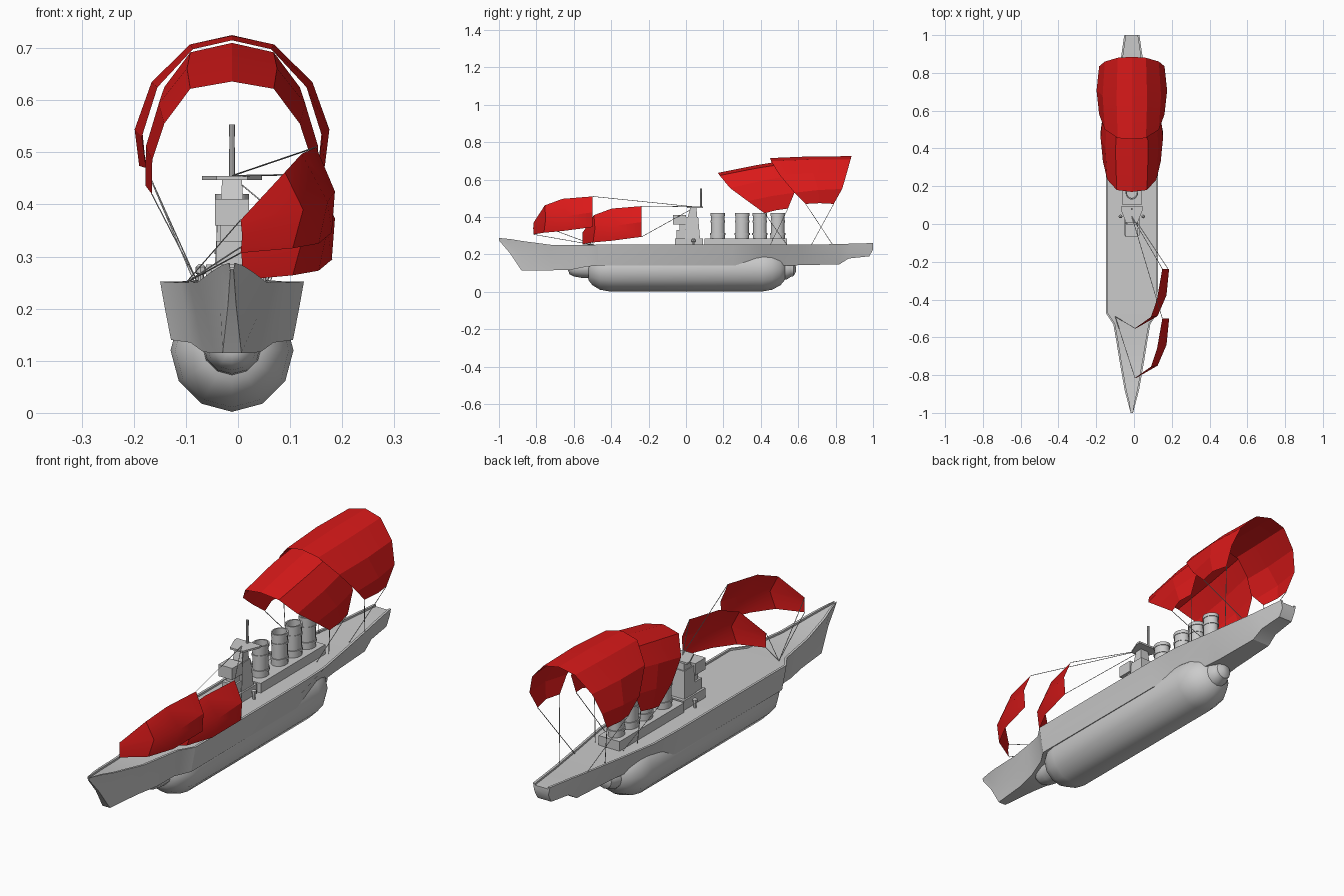
import bpy, bmesh, math
from mathutils import Vector

if "Cube" in bpy.data.objects:
    bpy.data.objects.remove(bpy.data.objects["Cube"])

CX = -0.0115  # ship centreline

red = bpy.data.materials.new("sail_red")
red.diffuse_color = (0.7, 0.01, 0.01, 1)
red.use_nodes = True
red.node_tree.nodes["Principled BSDF"].inputs["Base Color"].default_value = red.diffuse_color


def make(name, verts, faces, mat=None, smooth=None, fix=True):
    me = bpy.data.meshes.new(name)
    me.from_pydata([tuple(v) for v in verts], [], faces)
    bm = bmesh.new()
    bm.from_mesh(me)
    bmesh.ops.remove_doubles(bm, verts=bm.verts, dist=1e-5)
    if fix:
        bmesh.ops.recalc_face_normals(bm, faces=bm.faces)
    bm.to_mesh(me)
    bm.free()
    ob = bpy.data.objects.new(name, me)
    bpy.context.collection.objects.link(ob)
    if mat:
        me.materials.append(mat)
    if smooth:
        bpy.ops.object.select_all(action='DESELECT')
        ob.select_set(True)
        bpy.context.view_layer.objects.active = ob
        bpy.ops.object.shade_smooth_by_angle(angle=math.radians(smooth))
    return ob


def loft(name, rings, smooth=None):
    n = len(rings[0])
    verts = [v for r in rings for v in r]
    faces = [(i * n + j, i * n + (j + 1) % n, (i + 1) * n + (j + 1) % n, (i + 1) * n + j)
             for i in range(len(rings) - 1) for j in range(n)]
    faces += [tuple(range(n)), tuple(range((len(rings) - 1) * n, len(rings) * n))]
    return make(name, verts, faces, smooth=smooth)


def lathe_y(name, profile, zc, n=12):
    rings = [[(CX + r * math.cos(2 * math.pi * k / n), y, zc + r * math.sin(2 * math.pi * k / n))
              for k in range(n)] for y, r in profile]
    return loft(name, rings, 40)


def lathe_z(name, profile, x, y, n=16, sx=1.0):
    rings = [[(x + sx * r * math.cos(2 * math.pi * k / n), y + r * math.sin(2 * math.pi * k / n), z)
              for k in range(n)] for z, r in profile]
    return loft(name, rings, 40)


def block(name, z0, z1, base, top=None):
    # base / top are (half width, y min, y max)
    rings = [[(CX - h, a, z), (CX + h, a, z), (CX + h, b, z), (CX - h, b, z)]
             for z, (h, a, b) in ((z0, base), (z1, top or base))]
    return loft(name, rings)


def line(name, a, b, r=0.0015):
    a, b = Vector(a), Vector(b)
    q = (b - a).to_track_quat('Z', 'Y')
    rings = [[p + q @ Vector((r * math.cos(k * math.pi / 2), r * math.sin(k * math.pi / 2), 0))
              for k in range(4)] for p in (a, b)]
    return loft(name, rings)


# Hull: y, top half, top z, middle half, bottom half, bottom z
stations = [
    (-1.0, .006, .288, .005, .003, .275), (-.94, .022, .282, .012, .008, .205),
    (-.88, .038, .272, .022, .018, .115), (-.72, .066, .251, .048, .034, .115),
    (-.62, .082, .25, .068, .055, .117), (-.53, .098, .25, .088, .08, .135),
    (-.47, .138, .252, .128, .117, .14), (.25, .138, .252, .128, .116, .14),
    (.42, .132, .252, .098, .07, .14), (.6, .103, .252, .078, .05, .142),
    (.82, .067, .255, .056, .042, .147), (.87, .059, .257, .05, .038, .178),
    (.98, .043, .26, .038, .033, .19), (1.0, .04, .26, .037, .033, .225)]
rings = []
for y, ht, zt, hm, hb, zb in stations:
    lip = min(.01, ht * .4)
    zm = zb + (zt - zb) * .5
    half = [(hb, zb), (hm, zm), (ht, zt), (ht - lip, zt), (ht - lip, zt - .008)]
    rings.append([(CX + x, y, z) for x, z in half] + [(CX - x, y, z) for x, z in reversed(half)])
loft("hull", rings, 30)

# Lower tank with end caps
lathe_y("lower_tank", [(-.527, .03), (-.52, .06), (-.5, .085), (-.46, .109), (-.41, .118), (.41, .118),
                       (.46, .109), (.505, .085), (.53, .055), (.54, .025)], .12)
lathe_y("tank_front_cap", [(-.63, .018), (-.622, .036), (-.6, .048), (-.56, .055), (-.48, .06)], .13)
lathe_y("tank_rear_cap", [(.48, .055), (.54, .053), (.56, .04), (.575, .036), (.587, .015)], .12)

# Deck house and funnels
block("deck_house", .24, .285, (.05, .1, .54))
for i, y in enumerate((.17, .3, .395, .49)):
    lathe_z(f"funnel_{i}", [(.27, .038), (.305, .038), (.305, .041), (.315, .041), (.315, .036), (.37, .036),
                            (.37, .039), (.38, .039), (.38, .036), (.405, .036), (.405, .039), (.42, .039),
                            (.42, .032), (.385, .032)], CX, y, sx=.83)

# Bridge tower, platform and mast
block("bridge_base", .24, .285, (.04, -.06, .09))
block("bridge_front", .285, .33, (.03, -.05, .0))
block("bridge_neck", .33, .36, (.022, -.035, .0))
block("bridge_cabin", .36, .41, (.033, -.07, .0))
block("bridge_tower", .285, .4, (.033, -.005, .075), (.026, .0, .065))
block("bridge_upper", .4, .447, (.022, .01, .06), (.019, .022, .056))
loft("platform", [[(CX + x, y, z) for x, y in ((-.03, .005), (.03, .005), (.058, .075), (.058, .092),
                                               (-.058, .092), (-.058, .075))] for z in (.447, .455)])
lathe_z("mast", [(.45, .006), (.53, .005), (.53, .006), (.553, .006)], CX, .08, 8)
for s in (-1, 1):
    lathe_z("deck_post", [(.24, .006), (.265, .006), (.268, .01), (.28, .01), (.286, .004)], CX + s * .06, .04, 8)


def sheet(name, rows, smooth=None):
    n = len(rows[0])
    faces = [(i * n + j, i * n + j + 1, (i + 1) * n + j + 1, (i + 1) * n + j)
             for i in range(len(rows) - 1) for j in range(n - 1)]
    return make(name, [v for r in rows for v in r], faces, red, smooth)


# Arched rear sails: half width, front z, rear z, front y, rear y
arches = {
    "rear_arch_sail": [(0, .715, .725, .45, .885), (.075, .698, .708, .455, .88), (.143, .625, .636, .5, .86),
                       (.173, .53, .55, .58, .835), (.165, .47, .47, .64, .79)],
    "middle_arch_sail": [(0, .636, .71, .17, .58), (.08, .622, .692, .18, .577), (.13, .555, .625, .235, .575),
                         (.153, .485, .53, .33, .58), (.154, .42, .445, .42, .545)]}
for name, half in arches.items():
    full = [(-p[0],) + p[1:] for p in reversed(half[1:])] + half
    rows = [[(CX + d, yf, zf) for d, zf, zr, yf, yr in full],
            [(CX + d * 1.08, (yf + yr) / 2, (zf + zr) / 2 + .004) for d, zf, zr, yf, yr in full],
            [(CX + d, yr, zr) for d, zf, zr, yf, yr in full]]
    sheet(name, rows, 8)
    # Crossed rigging down to the deck
    d, zf, zr, yf, yr = half[-1]
    for s in (-1, 1):
        line("arch_line", (CX + s * d, yf, zf), (CX + s * .066, yr - .005, .25))
        line("arch_line", (CX + s * d, yr, zr), (CX + s * .072, yf + .03, .25))

# Side sails near the bow: top, middle and bottom edges
top = [(.005, -.815, .37), (.09, -.755, .462), (.122, -.66, .497), (.15, -.5, .51)]
mid = [(.008, -.817, .34), (.125, -.75, .39), (.172, -.64, .405), (.186, -.5, .425)]
low = [(.005, -.815, .307), (.105, -.76, .316), (.155, -.66, .325), (.18, -.5, .346)]
for name, off in (("front_side_sail", Vector((0, 0, 0))), ("rear_side_sail", Vector((0, .263, -.052)))):
    rows = [[Vector(p) + off for p in r] for r in (top, mid, low)]
    sheet(name, rows, 30)
    anchor = (CX - .088, -.49, .25)
    line("side_sail_line", rows[0][0], anchor)
    line("side_sail_line", rows[2][0], anchor)
    line("side_sail_line", rows[0][-1], (CX, .04, .455))
line("side_sail_line", rows[2][-1], (CX + .01, .035, .445))
